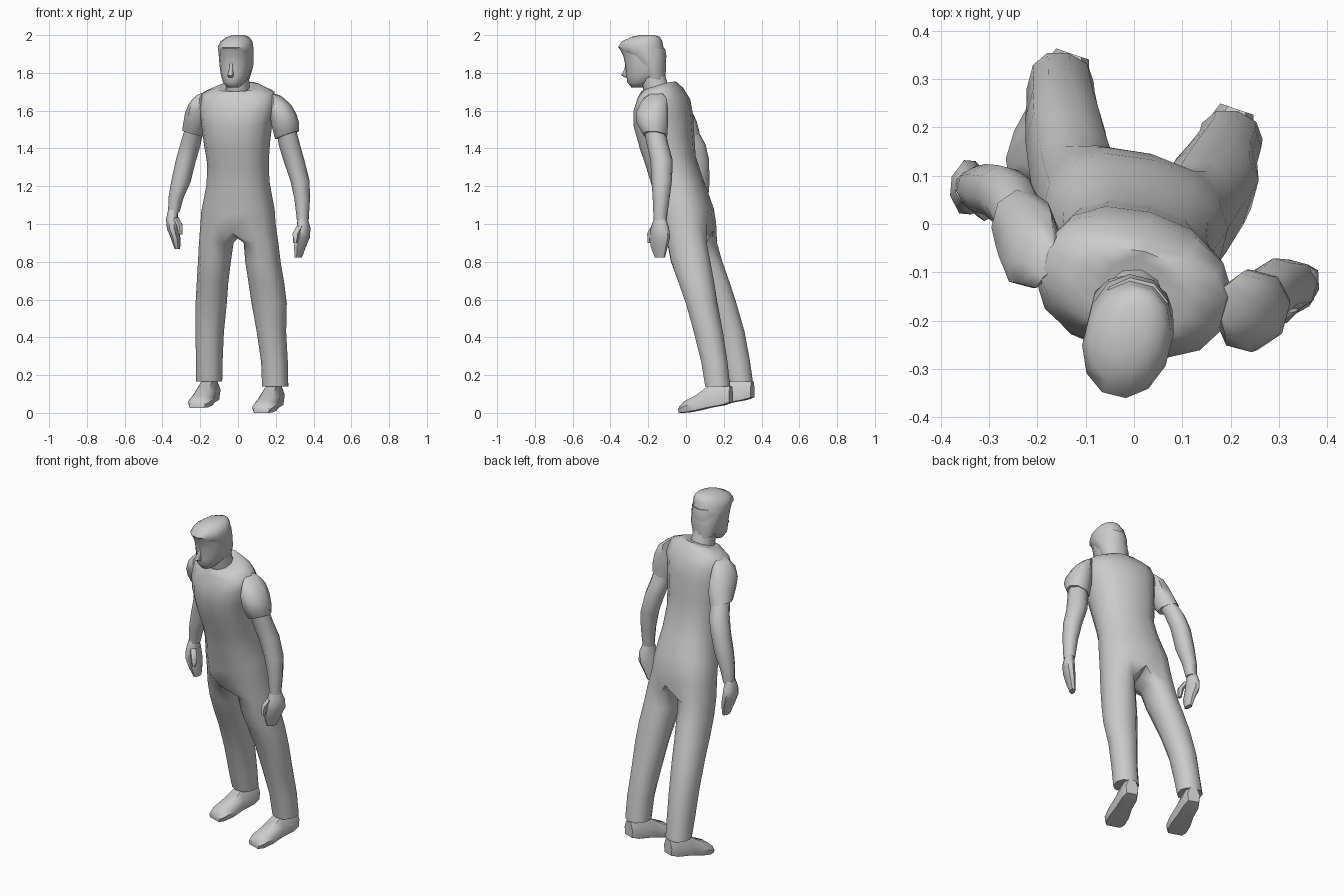
import bpy, bmesh, math
from mathutils import Vector

grey = bpy.data.materials.new("plain_grey")
grey.diffuse_color = (0.6, 0.6, 0.6, 1)
YAW = math.radians(-15)


def skin(bm, rows):
    """Bridge consecutive vertex loops with quads."""
    n = len(rows[0])
    for a, b in zip(rows, rows[1:]):
        for i in range(n):
            j = (i + 1) % n
            bm.faces.new((a[i], a[j], b[j], b[i]))


def finish(bm, name, crease):
    bmesh.ops.recalc_face_normals(bm, faces=bm.faces)
    me = bpy.data.meshes.new(name)
    bm.to_mesh(me)
    bm.free()
    me.materials.append(grey)
    ob = bpy.data.objects.new(name, me)
    bpy.context.collection.objects.link(ob)
    bpy.ops.object.select_all(action='DESELECT')
    ob.select_set(True)
    bpy.context.view_layer.objects.active = ob
    bpy.ops.object.shade_smooth_by_angle(angle=math.radians(crease))


def loft(name, loops, crease=55):
    """Skin a list of equal-length point loops and cap both ends."""
    bm = bmesh.new()
    rows = [[bm.verts.new(p) for p in loop] for loop in loops]
    skin(bm, rows)
    bm.faces.new(rows[0][::-1])
    bm.faces.new(rows[-1])
    finish(bm, name, crease)


def ring(cx, cy, z, rx, ry, tilt=0.0, roll=0.0, n=10, power=1.0, yaw=YAW):
    """Turned oval; tilt raises the back, roll the right; power < 1 squares it."""
    pts = []
    for i in range(n):
        a = math.tau * (i + 0.5) / n
        c, s = math.cos(a), math.sin(a)
        u = rx * math.copysign(abs(c) ** power, c)
        v = ry * math.copysign(abs(s) ** power, s)
        pts.append((cx + u * math.cos(yaw) - v * math.sin(yaw),
                    cy + u * math.sin(yaw) + v * math.cos(yaw), z + tilt * v + roll * u))
    return pts


def tube(name, rings, crease=55, **kw):
    loft(name, [ring(*r, **kw) for r in rings], crease)


# Torso, hips and trouser legs in one skin, leaning forward
torso = [
    (0.00, 0.012, 1.00, 0.20, 0.138, 0.05), (0.00, 0.0, 1.07, 0.195, 0.138, 0.1),
    (0.00, -0.02, 1.13, 0.183, 0.136, 0.15), (0.00, -0.045, 1.22, 0.166, 0.128, 0.2),
    (0.00, -0.08, 1.33, 0.163, 0.125, 0.25), (-0.005, -0.10, 1.43, 0.175, 0.138, 0.25),
    (-0.005, -0.12, 1.55, 0.19, 0.15, 0.25), (0.00, -0.128, 1.63, 0.205, 0.14, 0.25),
    (0.00, -0.135, 1.695, 0.195, 0.108, 0.25), (0.00, -0.142, 1.728, 0.115, 0.088, 0.3),
    (0.00, -0.145, 1.722, 0.07, 0.07, 0.35)]
right_leg = [
    (0.122, 0.005, 0.90, 0.088, 0.108),
    (0.132, 0.025, 0.80, 0.09, 0.108), (0.15, 0.055, 0.69, 0.092, 0.098),
    (0.165, 0.083, 0.58, 0.092, 0.085), (0.177, 0.118, 0.43, 0.076, 0.08),
    (0.193, 0.15, 0.27, 0.069, 0.072), (0.197, 0.168, 0.14, 0.068, 0.068)]
left_leg = [
    (-0.115, 0.06, 0.90, 0.088, 0.108),
    (-0.125, 0.09, 0.80, 0.083, 0.106), (-0.135, 0.135, 0.69, 0.08, 0.10),
    (-0.142, 0.18, 0.58, 0.08, 0.09), (-0.15, 0.23, 0.43, 0.073, 0.083),
    (-0.152, 0.265, 0.27, 0.068, 0.077), (-0.153, 0.288, 0.165, 0.068, 0.068)]

bm = bmesh.new()
rows = [[bm.verts.new(p) for p in ring(*r, n=14, power=0.85)] for r in torso]
skin(bm, rows)
bm.faces.new(rows[-1])
hip = rows[0]
hip[3].co.z, hip[10].co.z = 0.965, 0.955
back, front = hip[3].co, hip[10].co
crotch_back = bm.verts.new(back.lerp(front, 0.33) - Vector((0, 0, 0.025)))
crotch_front = bm.verts.new(back.lerp(front, 0.67) - Vector((0, 0, 0.025)))
tops = {
    "right": [hip[0], hip[1], hip[2], hip[3], crotch_back, crotch_front,
              hip[10], hip[11], hip[12], hip[13]],
    "left": [crotch_back] + hip[3:11] + [crotch_front]}
for top, leg in ((tops["right"], right_leg), (tops["left"], left_leg)):
    leg_rows = [top] + [[bm.verts.new(p) for p in ring(*r, n=10, power=0.85)] for r in leg]
    skin(bm, leg_rows)
    bm.faces.new(leg_rows[-1])
finish(bm, "torso_and_trousers", 60)


# Shoes, running from heel to toe
def shoe(name, hx, hy, lift):
    d = Vector((-0.32, -0.947, 0))
    side = Vector((0.947, -0.32, 0))
    loops = []
    for s, w, zb, zt in [(0, 0.036, 0.055, 0.14), (0.04, 0.05, 0.042, 0.15),
                         (0.12, 0.052, 0.028, 0.14), (0.19, 0.064, 0.012, 0.09),
                         (0.25, 0.062, 0.002, 0.062), (0.28, 0.046, 0.0, 0.035)]:
        mid = zb + (zt - zb) * 0.5
        c = Vector((hx, hy, lift)) + d * s
        loops.append([c + side * (u * w) + Vector((0, 0, z)) for u, z in
                      [(-0.85, zb), (0.85, zb), (1, mid), (0.55, zt), (-0.55, zt), (-1, mid)]])
    loft(name, loops, 50)


shoe("right_shoe", 0.213, 0.238, 0.0)
shoe("left_shoe", -0.127, 0.352, 0.027)

# Sleeves: sloping at the shoulder, cut square to the arm at the hem
tube("right_sleeve", [
    (0.20, -0.16, 1.685, 0.03, 0.04, 0, -0.3), (0.225, -0.17, 1.655, 0.055, 0.07, 0, -0.45),
    (0.238, -0.18, 1.595, 0.07, 0.088, 0, -0.2), (0.25, -0.178, 1.53, 0.073, 0.085, 0, 0.1),
    (0.26, -0.165, 1.47, 0.063, 0.066, 0, 0.35)], n=8)
tube("left_sleeve", [
    (-0.19, -0.072, 1.69, 0.03, 0.04, 0, 0.3), (-0.205, -0.065, 1.66, 0.052, 0.07, 0, 0.4),
    (-0.215, -0.05, 1.60, 0.064, 0.085, 0, 0.2), (-0.222, -0.025, 1.54, 0.064, 0.085, 0, -0.1),
    (-0.238, 0.005, 1.48, 0.057, 0.068, 0, -0.3)], n=8)

# Bare arms
tube("right_arm", [
    (0.255, -0.168, 1.50, 0.052, 0.056), (0.272, -0.15, 1.42, 0.057, 0.058),
    (0.295, -0.13, 1.34, 0.056, 0.06), (0.328, -0.128, 1.23, 0.051, 0.055),
    (0.34, -0.132, 1.13, 0.041, 0.045), (0.343, -0.137, 1.02, 0.031, 0.035)], n=8)
tube("left_arm", [
    (-0.23, 0.0, 1.51, 0.05, 0.056), (-0.252, 0.045, 1.42, 0.054, 0.06),
    (-0.275, 0.065, 1.34, 0.054, 0.058), (-0.303, 0.07, 1.22, 0.052, 0.055),
    (-0.328, 0.075, 1.14, 0.04, 0.044), (-0.34, 0.078, 1.06, 0.03, 0.034)], n=8)


# Hands: a flat mitten with a thumb towards the front
def hand(name, x, y, z, yaw, sx):
    tube(name, [
        (x, y, z, 0.026, 0.034), (x + 0.004 * sx, y, z - 0.05, 0.033, 0.052),
        (x, y, z - 0.10, 0.032, 0.06), (x - 0.015 * sx, y - 0.004, z - 0.15, 0.026, 0.05),
        (x - 0.024 * sx, y, z - 0.208, 0.015, 0.03)], n=8, yaw=yaw)
    tube(name + "_thumb", [
        (x - 0.014 * sx, y - 0.03, z - 0.04, 0.018, 0.018),
        (x - 0.036 * sx, y - 0.052, z - 0.08, 0.018, 0.018),
        (x - 0.040 * sx, y - 0.056, z - 0.13, 0.011, 0.011)], n=6, yaw=yaw)


hand("right_hand", 0.343, -0.138, 1.03, math.radians(-30), 1)
hand("left_hand", -0.345, 0.076, 1.075, math.radians(-5), -1)

# Neck, head and hair
HEAD = math.radians(-14)
tube("neck", [
    (0.00, -0.145, 1.68, 0.066, 0.068, 0.3), (-0.002, -0.165, 1.74, 0.062, 0.065, 0.3),
    (-0.005, -0.18, 1.80, 0.062, 0.065, 0.2)], n=10)
tube("head", [
    (-0.027, -0.258, 1.722, 0.03, 0.03), (-0.022, -0.245, 1.75, 0.056, 0.066),
    (-0.014, -0.217, 1.79, 0.074, 0.10), (-0.012, -0.215, 1.84, 0.083, 0.106),
    (-0.012, -0.218, 1.89, 0.087, 0.115), (-0.012, -0.232, 1.93, 0.085, 0.122)],
    n=12, power=0.9, yaw=HEAD)
tube("hair", [
    (-0.004, -0.162, 1.77, 0.066, 0.05, -0.2), (-0.005, -0.18, 1.84, 0.086, 0.073, -0.2),
    (-0.010, -0.218, 1.895, 0.090, 0.112, -0.1), (-0.013, -0.24, 1.935, 0.092, 0.122),
    (-0.008, -0.232, 1.967, 0.082, 0.108), (0.0, -0.215, 1.99, 0.058, 0.078),
    (0.004, -0.205, 2.0, 0.028, 0.04)], n=12, power=0.95, yaw=HEAD)

# Face details
tube("nose", [
    (-0.038, -0.308, 1.775, 0.012, 0.014), (-0.039, -0.322, 1.787, 0.017, 0.022),
    (-0.036, -0.312, 1.82, 0.010, 0.014), (-0.035, -0.31, 1.86, 0.008, 0.01)], 75, n=6, yaw=HEAD)
tube("moustache", [
    (-0.034, -0.294, 1.752, 0.03, 0.012), (-0.035, -0.30, 1.772, 0.022, 0.012)], 75, n=6, yaw=HEAD)
